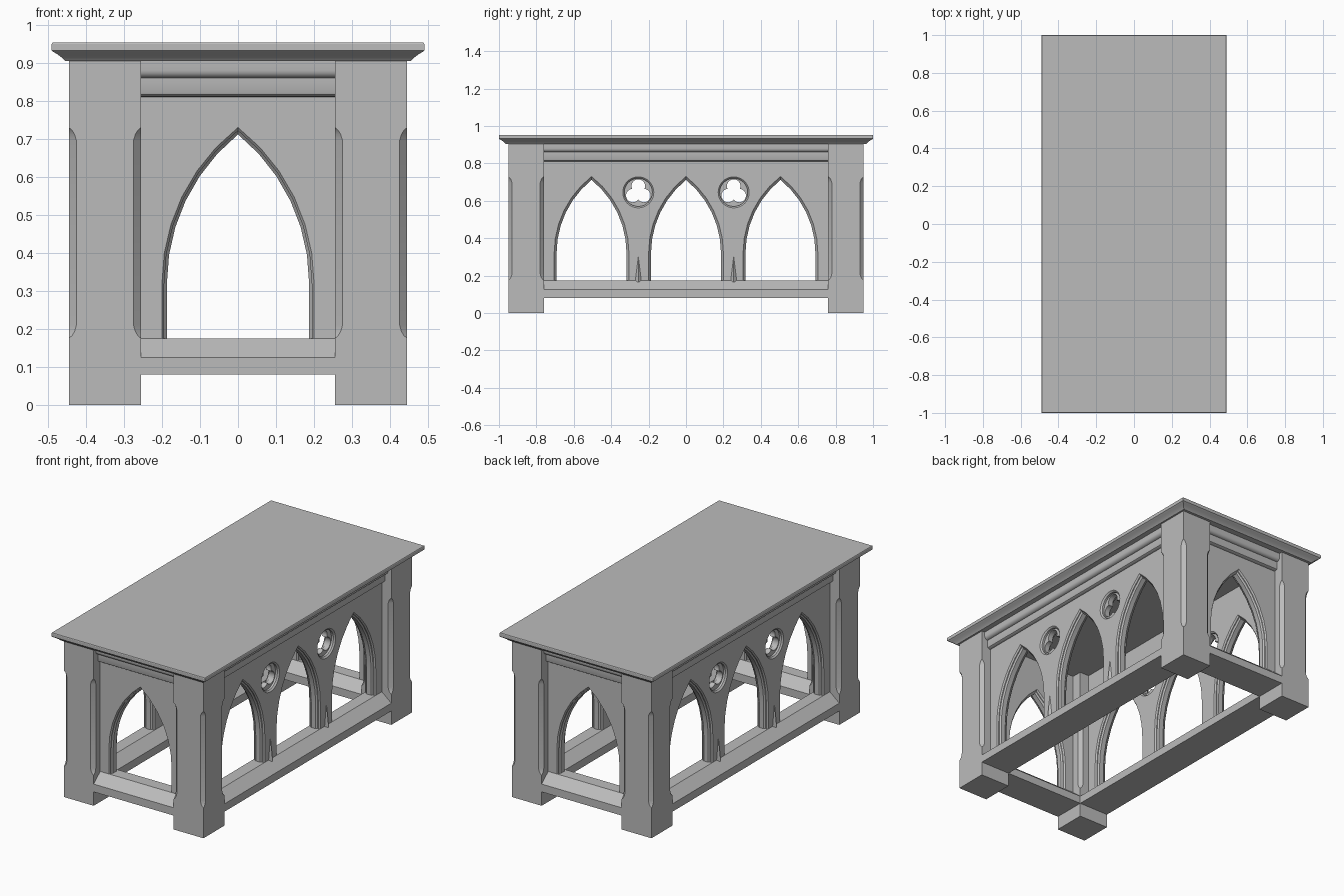
import bpy, bmesh
from math import sin, cos, pi, sqrt, acos, radians
from mathutils import Vector

cube = bpy.data.objects.get("Cube")
if cube:
    bpy.data.objects.remove(cube, do_unlink=True)

stone = bpy.data.materials.new("grey_stone")
stone.use_nodes = True
GREY = (0.5, 0.5, 0.5, 1)
stone.diffuse_color = GREY
stone.node_tree.nodes["Principled BSDF"].inputs["Base Color"].default_value = GREY

HALF_X, HALF_Y = 0.445, 0.95      # outer faces of the legs
LEG = 0.19                        # leg thickness
LEG_TOP = 0.905
THICK = 0.035                     # half thickness of the pierced panels


def loft(name, rings):
    """Solid skinned through rings of equal point count, capped at both ends."""
    bm = bmesh.new()
    loops = [[bm.verts.new(p) for p in ring] for ring in rings]
    n = len(loops[0])
    for a, b in zip(loops, loops[1:]):
        for i in range(n):
            j = (i + 1) % n
            bm.faces.new((a[i], a[j], b[j], b[i]))
    bm.faces.new(loops[0])
    bm.faces.new(loops[-1])
    bmesh.ops.remove_doubles(bm, verts=bm.verts, dist=1e-5)
    bmesh.ops.recalc_face_normals(bm, faces=bm.faces)
    mesh = bpy.data.meshes.new(name)
    bm.to_mesh(mesh)
    bm.free()
    mesh.materials.append(stone)
    ob = bpy.data.objects.new(name, mesh)
    bpy.context.collection.objects.link(ob)
    return ob


def activate(ob):
    bpy.ops.object.select_all(action='DESELECT')
    ob.select_set(True)
    bpy.context.view_layer.objects.active = ob


def smooth(ob):
    activate(ob)
    bpy.ops.object.shade_smooth_by_angle(angle=radians(30))


def cut(ob, cutter):
    cutter.hide_render = True
    mod = ob.modifiers.new("cut", 'BOOLEAN')
    mod.operation, mod.solver, mod.object = 'DIFFERENCE', 'EXACT', cutter
    activate(ob)
    bpy.ops.object.modifier_apply(modifier=mod.name)
    bpy.data.objects.remove(cutter, do_unlink=True)


def rect(hx, hy, z):
    return [(-hx, -hy, z), (hx, -hy, z), (hx, hy, z), (-hx, hy, z)]


def extrude_x(name, profile, half):
    return loft(name, [[(x, v, z) for v, z in profile] for x in (-half, half)])


def arch_ring(centre, inset, y, steps=6):
    """Pointed arch outline: straight jambs, then two arcs meeting at the apex."""
    spring, w, apex = 0.32, 0.2 - inset, 0.73 - inset * 1.4
    rise = apex - spring
    r = (w * w + rise * rise) / (2 * w)
    end = acos((r - w) / r)
    arc = [(r * cos(end * k / steps) - r + w, spring + r * sin(end * k / steps))
           for k in range(steps + 1)]
    right = [(w, 0.1)] + arc
    left = [(-x, z) for x, z in reversed(right[:-1])]
    return [(centre + x, y, z) for x, z in right + left]


def circle_ring(cx, cz, r, y, n=32):
    return [(cx + r * cos(2 * pi * k / n), y, cz + r * sin(2 * pi * k / n)) for k in range(n)]


def cut_arch(panel, centre):
    front = [(-0.06, 0), (-THICK, 0), (-0.027, 0.006), (-0.022, 0.006), (-0.014, 0.013)]
    steps = front + [(-y, i) for y, i in reversed(front)]
    cut(panel, loft("arch_cutter", [arch_ring(centre, i, y) for y, i in steps]))


def cut_trefoil(panel, cx, cz=0.645):
    # Dished roundel on both faces
    for s in (-1, 1):
        dish = [(0.06, 0.083), (THICK, 0.083), (0.027, 0.075), (0.015, 0.075)]
        cut(panel, loft("roundel_cutter", [circle_ring(cx, cz, r, s * y) for y, r in dish]))
    # Three lobes right through
    for k in range(3):
        a = pi / 2 + k * 2 * pi / 3
        x, z = cx + 0.034 * cos(a), cz + 0.034 * sin(a)
        cut(panel, loft("lobe_cutter", [circle_ring(x, z, 0.036, y, 24) for y in (-0.06, 0.06)]))


def build_side(label, angle, location, half, arches, roundels):
    parts = []
    # Pierced panel
    panel = extrude_x(label + "_arched_panel",
                      [(-THICK, 0.15), (THICK, 0.15), (THICK, LEG_TOP), (-THICK, LEG_TOP)], half)
    for c in arches:
        cut_arch(panel, c)
    for c in roundels:
        cut_trefoil(panel, c)
    parts.append(panel)
    # Bottom rail with sloping shoulders
    h = LEG / 2
    outer = [(-h, 0.08), (-h, 0.125), (-THICK, 0.175)]
    parts.append(extrude_x(label + "_bottom_rail",
                           outer + [(-v, z) for v, z in reversed(outer)], half))
    # Stepped frieze moulding below the top
    frieze = [(-0.02, LEG_TOP), (-0.075, LEG_TOP), (-0.075, 0.88)]
    frieze += [(-0.055 - 0.02 * cos(a), 0.88 - 0.02 * sin(a)) for a in (0.4, 0.8, 1.2, pi / 2)]
    frieze += [(-0.055, 0.822)]
    frieze += [(-THICK - 0.02 * cos(a), 0.822 - 0.012 * sin(a)) for a in (0.5, 1.0, pi / 2)]
    frieze += [(-0.02, 0.81)]
    parts.append(extrude_x(label + "_frieze", frieze, half))
    # Small tapered spurs at the foot of the piers
    for c in roundels:
        base = [(c - 0.023, -0.03, 0.165), (c, -0.05, 0.165),
                (c + 0.023, -0.03, 0.165), (c, -0.02, 0.165)]
        tip = [(c, -0.034, 0.31)] * 4
        parts.append(spur(label, base, tip))
    for ob in parts:
        smooth(ob)
        ob.rotation_euler.z = angle
        ob.location = location


def spur(label, base, tip):
    near_tip = [Vector(t).lerp(Vector(b), 0.02) for b, t in zip(base, tip)]
    return loft(label + "_pier_spur", [base, near_tip])


# Ends and long sides
end_half, side_half = HALF_X - LEG, HALF_Y - LEG
end_y, side_x = HALF_Y - LEG / 2, HALF_X - LEG / 2
for label, angle, s in (("front", 0, -1), ("back", pi, 1)):
    build_side(label, angle, (0, s * end_y, 0), end_half, [0], [])
for label, angle, s in (("left", pi / 2, 1), ("right", -pi / 2, -1)):
    build_side(label, angle, (s * side_x, 0, 0), side_half, [-0.505, 0, 0.505], [-0.255, 0.255])


# Legs with stopped chamfers on every corner
def leg_ring(z, c):
    h = LEG / 2
    return [(-h + c, -h, z), (h - c, -h, z), (h, -h + c, z), (h, h - c, z),
            (h - c, h, z), (-h + c, h, z), (-h, h - c, z), (-h, -h + c, z)]


stop = [(0.175, 0), (0.183, 0.009), (0.193, 0.015), (0.21, 0.02)]
levels = [(0, 0)] + stop + [(0.905 - z, c) for z, c in reversed(stop)] + [(LEG_TOP, 0)]
for fb, sy in (("front", -1), ("back", 1)):
    for lr, sx in (("left", 1), ("right", -1)):
        leg = loft(fb + "_" + lr + "_leg", [leg_ring(z, c) for z, c in levels])
        leg.location = (sx * side_x, sy * end_y, 0)
        smooth(leg)

# Table top with a cove under the edge
edge = [(LEG_TOP, 0.035), (0.91, 0.031), (0.915, 0.025), (0.921, 0.017), (0.926, 0.009),
        (0.929, 0.004), (0.932, 0), (0.95, 0), (0.953, 0.002)]
smooth(loft("table_top", [rect(0.49 - i, 1.0 - i, z) for z, i in edge]))
